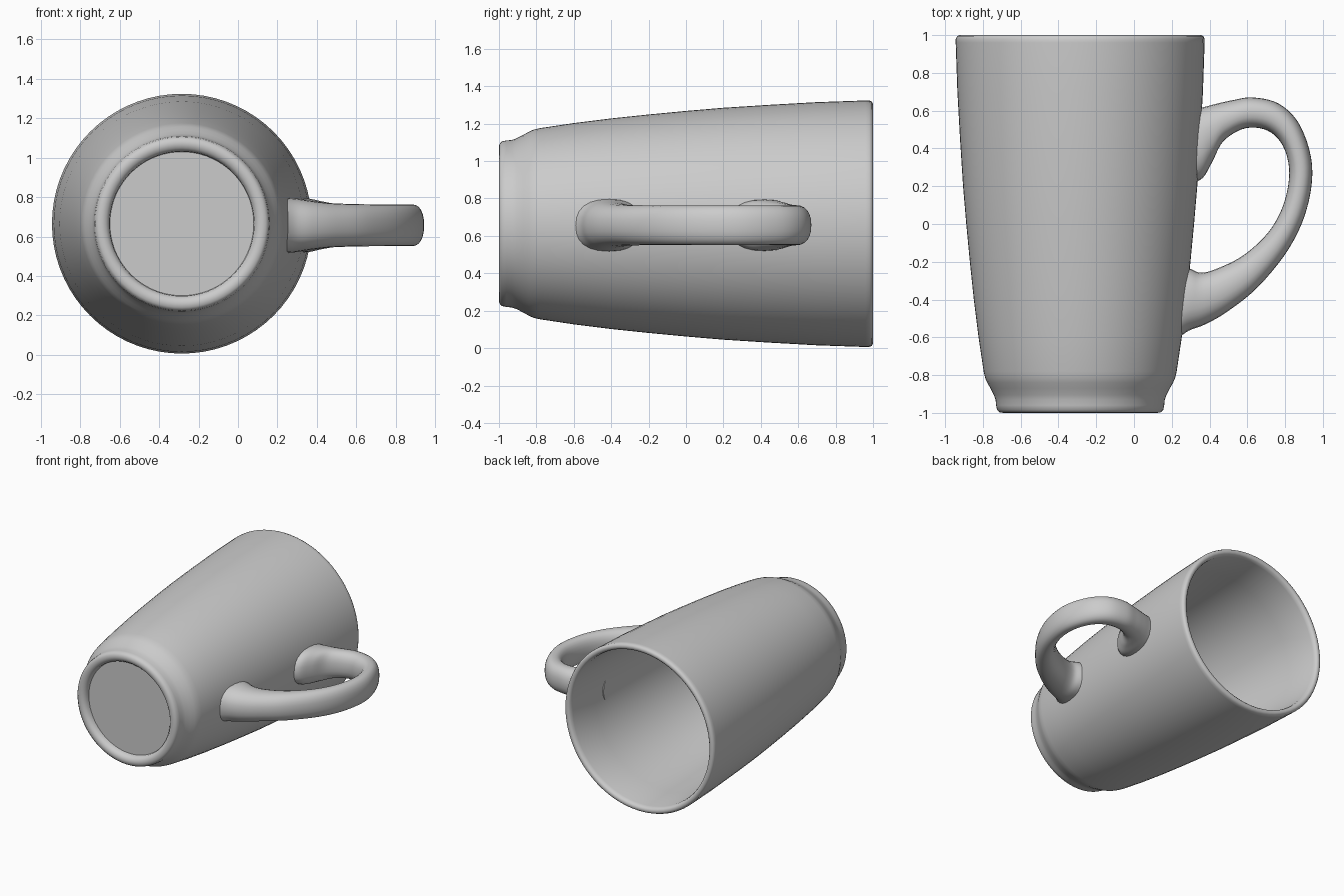
import bpy, bmesh, math
from mathutils import Vector

cube = bpy.data.objects.get("Cube")
if cube:
    bpy.data.objects.remove(cube, do_unlink=True)

AXIS_X, AXIS_Z, HANDLE_Z = -0.285, 0.665, 0.657

ceramic = bpy.data.materials.new("grey ceramic")
ceramic.use_nodes = True
colour = (0.6, 0.6, 0.6, 1)
ceramic.diffuse_color = colour
ceramic.node_tree.nodes["Principled BSDF"].inputs["Base Color"].default_value = colour


def make_object(name, bm, angle):
    bmesh.ops.recalc_face_normals(bm, faces=bm.faces)
    mesh = bpy.data.meshes.new(name)
    bm.to_mesh(mesh)
    bm.free()
    obj = bpy.data.objects.new(name, mesh)
    bpy.context.collection.objects.link(obj)
    mesh.materials.append(ceramic)
    bpy.ops.object.select_all(action='DESELECT')
    obj.select_set(True)
    bpy.context.view_layer.objects.active = obj
    bpy.ops.object.shade_smooth_by_angle(angle=math.radians(angle))
    return obj


def loft(bm, rings):
    """Bridge successive rings of points and cap both ends."""
    loops = [[bm.verts.new(p) for p in ring] for ring in rings]
    n = len(loops[0])
    for a, b in zip(loops, loops[1:]):
        for i in range(n):
            j = (i + 1) % n
            bm.faces.new((a[i], a[j], b[j], b[i]))
    bm.faces.new(loops[0])
    bm.faces.new(loops[-1])


def spline(keys, steps):
    """Catmull-Rom interpolation through tuples of numbers."""
    pts = [Vector(k) for k in keys]
    out = []
    for i in range(len(pts) - 1):
        p0, p1, p2 = pts[max(i - 1, 0)], pts[i], pts[i + 1]
        p3 = pts[min(i + 2, len(pts) - 1)]
        for s in range(steps):
            t = s / steps
            out.append(0.5 * (2 * p1 + (p2 - p0) * t + (2 * p0 - 5 * p1 + 4 * p2 - p3) * t * t
                              + (3 * p1 - p0 - 3 * p2 + p3) * t ** 3))
    return out + [pts[-1]]


# Mug body: (radius, y) profile from the recessed base, over the rim, to the inner floor
foot = [(0.365, -0.95), (0.368, -0.975), (0.385, -0.995), (0.405, -1), (0.425, -0.998),
        (0.44, -0.985), (0.445, -0.96), (0.448, -0.93), (0.457, -0.905), (0.475, -0.87),
        (0.492, -0.84), (0.503, -0.815), (0.511, -0.78)]
wall = [(0.538, -0.6), (0.563, -0.4), (0.584, -0.2), (0.603, 0), (0.62, 0.2),
        (0.636, 0.45), (0.65, 0.7), (0.659, 0.96)]
rim = [(0.659, 0.98), (0.652, 0.994), (0.64, 1), (0.625, 0.998), (0.614, 0.988), (0.608, 0.965)]
inner = [(r - 0.052, y) for r, y in reversed(wall[:-1])]
floor = [(0.45, -0.78), (0.42, -0.85), (0.36, -0.88)]
SEGMENTS = 72
rings = []
for r, y in foot + wall + rim + inner + floor:
    angles = [2 * math.pi * i / SEGMENTS for i in range(SEGMENTS)]
    rings.append([(AXIS_X + r * math.cos(a), y, AXIS_Z + r * math.sin(a)) for a in angles])
body = bmesh.new()
loft(body, rings)
make_object("mug_body", body, 50)

# Handle: (outer x, outer y, inner x, inner y, half width) from upper to lower root
stations = [
    (0.30, 0.61, 0.30, 0.21, 0.138), (0.36, 0.617, 0.365, 0.245, 0.135),
    (0.43, 0.635, 0.415, 0.33, 0.122), (0.52, 0.655, 0.475, 0.44, 0.110),
    (0.63, 0.67, 0.59, 0.507, 0.107), (0.77, 0.635, 0.71, 0.493, 0.106),
    (0.88, 0.52, 0.79, 0.41, 0.106), (0.943, 0.31, 0.822, 0.27, 0.106),
    (0.915, 0.08, 0.79, 0.1, 0.106), (0.82, -0.13, 0.71, -0.045, 0.106),
    (0.66, -0.33, 0.58, -0.165, 0.107), (0.50, -0.46, 0.45, -0.232, 0.112),
    (0.38, -0.53, 0.36, -0.258, 0.124), (0.29, -0.565, 0.305, -0.24, 0.136),
    (0.235, -0.605, 0.26, -0.22, 0.14)]
SIDES = 24
rings = []
for ox, oy, ix, iy, half in spline(stations, 5):
    centre = Vector(((ox + ix) / 2, (oy + iy) / 2, HANDLE_Z))
    across = Vector(((ox - ix) / 2, (oy - iy) / 2, 0))
    ring = []
    for k in range(SIDES):
        a = 2 * math.pi * k / SIDES
        c, s = math.cos(a), math.sin(a)
        u = math.copysign(abs(c) ** 0.87, c)
        v = math.copysign(abs(s) ** 0.87, s)
        ring.append(centre + across * u + Vector((0, 0, half * v)))
    rings.append(ring)
handle = bmesh.new()
loft(handle, rings)
make_object("mug_handle", handle, 60)
